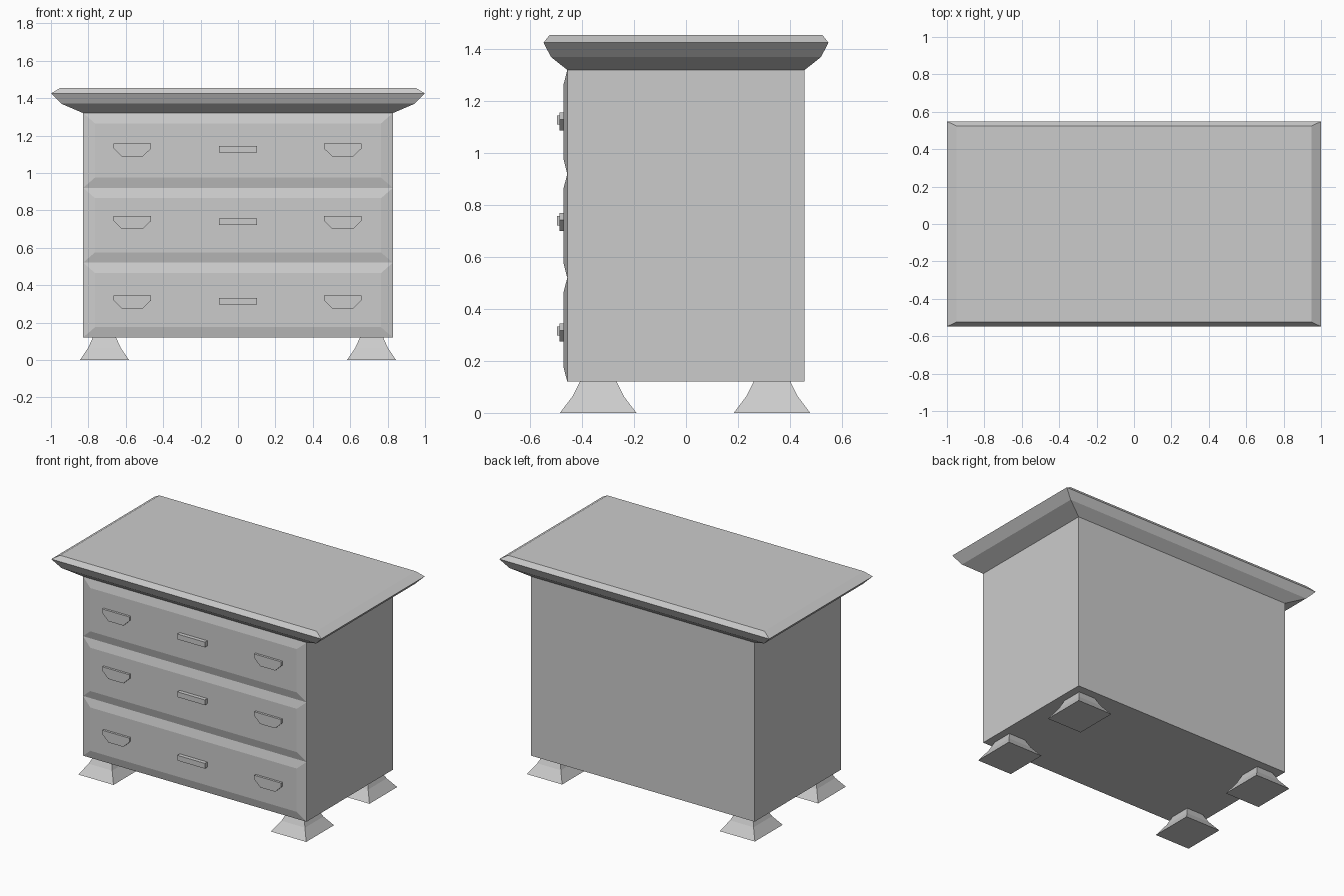
import bpy, bmesh

if "Cube" in bpy.data.objects:
    bpy.data.objects.remove(bpy.data.objects["Cube"])


def make_object(name, rings):
    """Closed solid lofted through rings that have equal point counts."""
    bm = bmesh.new()
    loops = [[bm.verts.new(p) for p in ring] for ring in rings]
    n = len(loops[0])
    for a, b in zip(loops, loops[1:]):
        for i in range(n):
            j = (i + 1) % n
            bm.faces.new((a[i], a[j], b[j], b[i]))
    bm.faces.new(loops[0][::-1])
    bm.faces.new(loops[-1])
    bmesh.ops.recalc_face_normals(bm, faces=bm.faces)
    mesh = bpy.data.meshes.new(name)
    bm.to_mesh(mesh)
    bm.free()
    obj = bpy.data.objects.new(name, mesh)
    bpy.context.collection.objects.link(obj)
    return obj


def tiers(name, cx, cy, profile):
    """Stack of rectangles given as (half width, half depth, height)."""
    return make_object(name, [[(cx - w, cy - d, z), (cx + w, cy - d, z),
                               (cx + w, cy + d, z), (cx - w, cy + d, z)]
                              for w, d, z in profile])


def front_plate(name, outline, y_back, y_front):
    """Extrude an (x, z) outline towards the viewer."""
    return make_object(name, [[(x, y, z) for x, z in outline] for y in (y_back, y_front)])


def rectangle(w, z0, z1):
    return [(-w, z0), (w, z0), (w, z1), (-w, z1)]


W, D, FACE = 0.828, 0.457, -0.471

# Cabinet body and moulded top
tiers("cabinet_body", 0, 0, [(W, D, 0.12), (W, D, 1.32)])
tiers("table_top", 0, 0, [(W, D, 1.32), (0.945, 0.52, 1.37),
                          (1.0, 0.548, 1.425), (0.95, 0.525, 1.455)])

# Flared feet
for sx, side in ((-1, "left"), (1, "right")):
    for cy, end in ((-0.338, "front"), (0.331, "back")):
        tiers(f"{end}_{side}_foot", sx * 0.714, cy,
              [(0.131, 0.147, 0), (0.087, 0.098, 0.065), (0.062, 0.07, 0.121)])

# Drawers with bevelled fronts, two cup handles and a label holder each
for i, handle_top in enumerate((0.345, 0.77, 1.157)):
    z0 = 0.12 + 0.4 * i
    z1 = z0 + 0.4
    make_object(f"drawer_front_{i + 1}", [
        [(x, -D, z) for x, z in rectangle(W, z0, z1)],
        [(x, FACE, z) for x, z in rectangle(0.765, z0 + 0.055, z1 - 0.055)]])
    for cx, side in ((-0.565, "left"), (0.56, "right")):
        t = handle_top
        cup = [(-0.1, t), (-0.1, t - 0.027), (-0.055, t - 0.07),
               (0.055, t - 0.07), (0.1, t - 0.027), (0.1, t)]
        front_plate(f"{side}_handle_{i + 1}", [(cx + x, z) for x, z in cup],
                    FACE + 0.002, -0.486)
    front_plate(f"label_holder_{i + 1}",
                rectangle(0.102, handle_top - 0.048, handle_top - 0.013),
                FACE + 0.002, -0.497)
